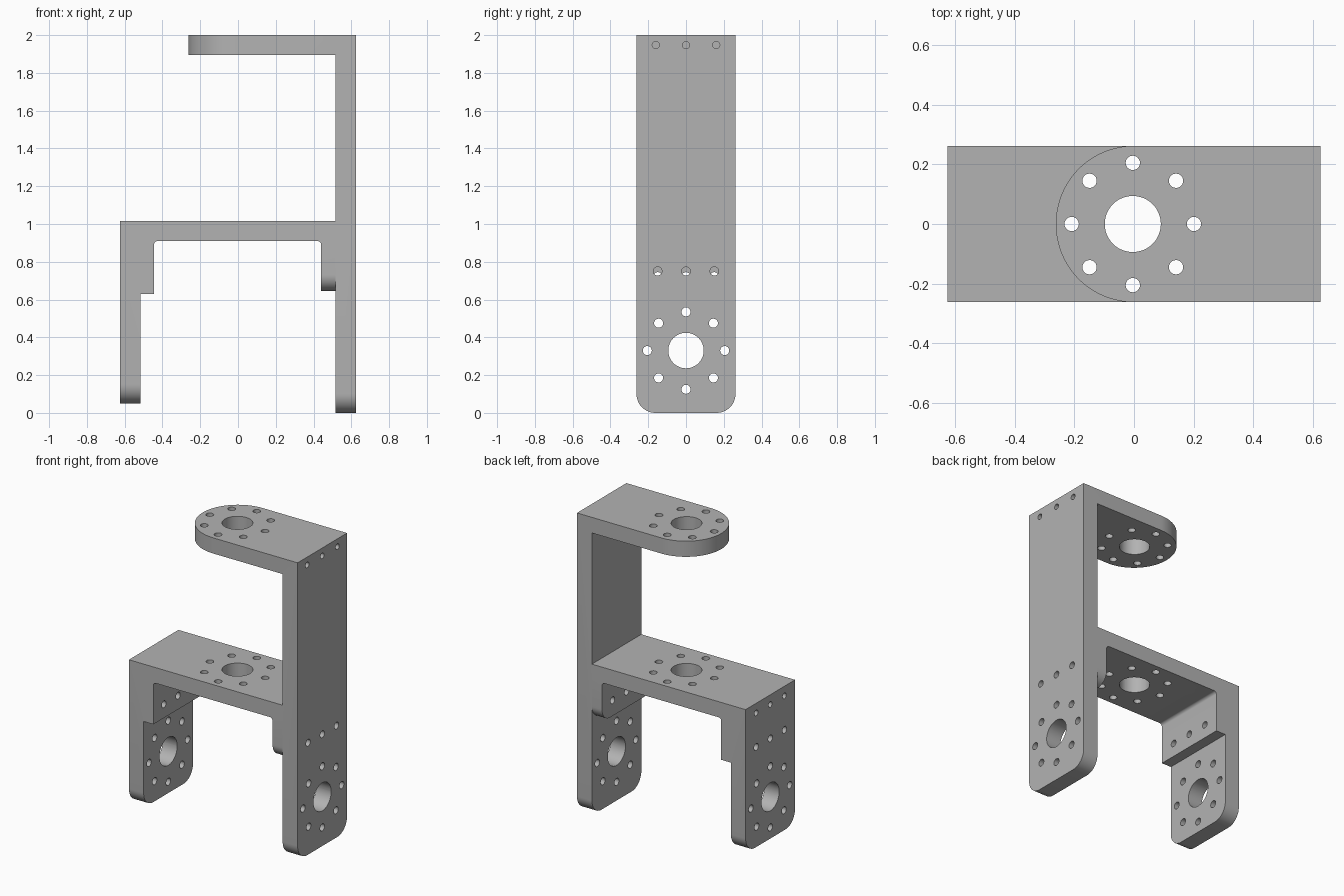
import bpy, bmesh, math
from mathutils import Matrix, Vector

cube = bpy.data.objects.get("Cube")
if cube:
    bpy.data.objects.remove(cube, do_unlink=True)

HALF = 0.262       # half depth of the bracket
LEG_R = 0.1        # corner radius of the leg ends

grey = bpy.data.materials.new("Grey metal")
grey.use_nodes = True
grey.diffuse_color = (0.45, 0.45, 0.45, 1)
grey.node_tree.nodes["Principled BSDF"].inputs["Base Color"].default_value = (0.45, 0.45, 0.45, 1)


def add_object(name, bm):
    mesh = bpy.data.meshes.new(name)
    bm.to_mesh(mesh)
    bm.free()
    mesh.materials.append(grey)
    obj = bpy.data.objects.new(name, mesh)
    bpy.context.collection.objects.link(obj)
    return obj


def round_edges(bm, axis, points, radius, segments):
    """Bevel edges running along an axis whose midpoint (x, z) is listed."""
    picked = []
    for e in bm.edges:
        d = (e.verts[1].co - e.verts[0].co).normalized()
        mid = (e.verts[0].co + e.verts[1].co) / 2
        if abs(d[axis]) > 0.99 and any(abs(mid.x - x) + abs(mid.z - z) < 0.002 for x, z in points):
            picked.append(e)
    bmesh.ops.bevel(bm, geom=picked, offset=radius, offset_type='OFFSET',
                    segments=segments, profile=0.5, affect='EDGES')


def extrude_profile(points):
    """Extrude an x-z outline through the full depth."""
    bm = bmesh.new()
    face = bm.faces.new([bm.verts.new((x, -HALF, z)) for x, z in points])
    new = bmesh.ops.extrude_face_region(bm, geom=[face])["geom"]
    bmesh.ops.translate(bm, vec=(0, 2 * HALF, 0),
                        verts=[v for v in new if isinstance(v, bmesh.types.BMVert)])
    bmesh.ops.recalc_face_normals(bm, faces=bm.faces)
    return bm


# Frame: tall plate, top arm, cross plate and stepped short leg
bm = extrude_profile([
    (0.515, 0), (0.626, 0), (0.626, 2), (-HALF, 2), (-HALF, 1.895), (0.515, 1.895),
    (0.515, 1.015), (-0.626, 1.015), (-0.626, 0.05), (-0.517, 0.05), (-0.517, 0.63),
    (-0.445, 0.63), (-0.445, 0.91), (0.515, 0.91)])
round_edges(bm, 0, [(0.5705, 0), (-0.5715, 0.05)], LEG_R, 12)     # leg ends
round_edges(bm, 2, [(-HALF, 1.9475)], HALF - 0.0005, 32)          # round arm end
round_edges(bm, 1, [(-0.445, 0.91)], 0.02, 6)                     # inner fillet
frame = add_object("bracket_frame", bm)

# Mounting tab against the tall plate, with its inner fillet
R = 0.02
fillet = [(0.44 - R + R * math.sin(a), 0.91 - R + R * math.cos(a))
          for a in (i * math.pi / 12 for i in range(7))]
bm = extrude_profile([(0.515, 0.645), (0.515, 0.91)] + fillet + [(0.44, 0.645)])
round_edges(bm, 0, [(0.4775, 0.645)], 0.085, 12)
tab = add_object("mounting_tab", bm)

# Hole cutters
holes = bmesh.new()


def hole(start, end, radius, segments=24):
    a, b = Vector(start), Vector(end)
    turn = (b - a).to_track_quat('Z', 'Y').to_matrix().to_4x4()
    bmesh.ops.create_cone(holes, cap_ends=True, segments=segments, radius1=radius,
                          radius2=radius, depth=(b - a).length,
                          matrix=Matrix.Translation((a + b) / 2) @ turn)


def bolt_pattern(place):
    """Large bore with eight bolt holes around it."""
    hole(*place(0, 0), 0.094, 48)
    for i in range(8):
        a = i * math.pi / 4
        hole(*place(0.205 * math.cos(a), 0.205 * math.sin(a)), 0.024)


bolt_pattern(lambda u, v: ((u - 0.004, v, 0.8), (u - 0.004, v, 2.1)))    # arm and cross plate
bolt_pattern(lambda u, v: ((-0.8, u, v + 0.33), (0.8, u, v + 0.33)))     # both legs
for side in (-1, 0, 1):
    hole((0.4, side * 0.15, 0.75), (0.8, side * 0.15, 0.75), 0.023)      # tall plate and tab
    hole((-0.8, side * 0.15, 0.722), (-0.4, side * 0.15, 0.722), 0.023)  # short leg
    hole((0.45, side * 0.16, 1.947), (0.8, side * 0.16, 1.947), 0.019)   # blind, arm joint
    hole((-0.8, side * 0.15, 0.95), (-0.45, side * 0.15, 0.95), 0.019)   # blind, cross plate joint
cutter = add_object("hole_cutter", holes)
cutter.hide_render = True

for obj in (frame, tab):
    mod = obj.modifiers.new("Holes", 'BOOLEAN')
    mod.operation = 'DIFFERENCE'
    mod.solver = 'EXACT'
    mod.object = cutter
    bpy.ops.object.select_all(action='DESELECT')
    obj.select_set(True)
    bpy.context.view_layer.objects.active = obj
    bpy.ops.object.modifier_apply(modifier=mod.name)
    bpy.ops.object.shade_smooth_by_angle(angle=math.radians(30))
bpy.data.objects.remove(cutter, do_unlink=True)
